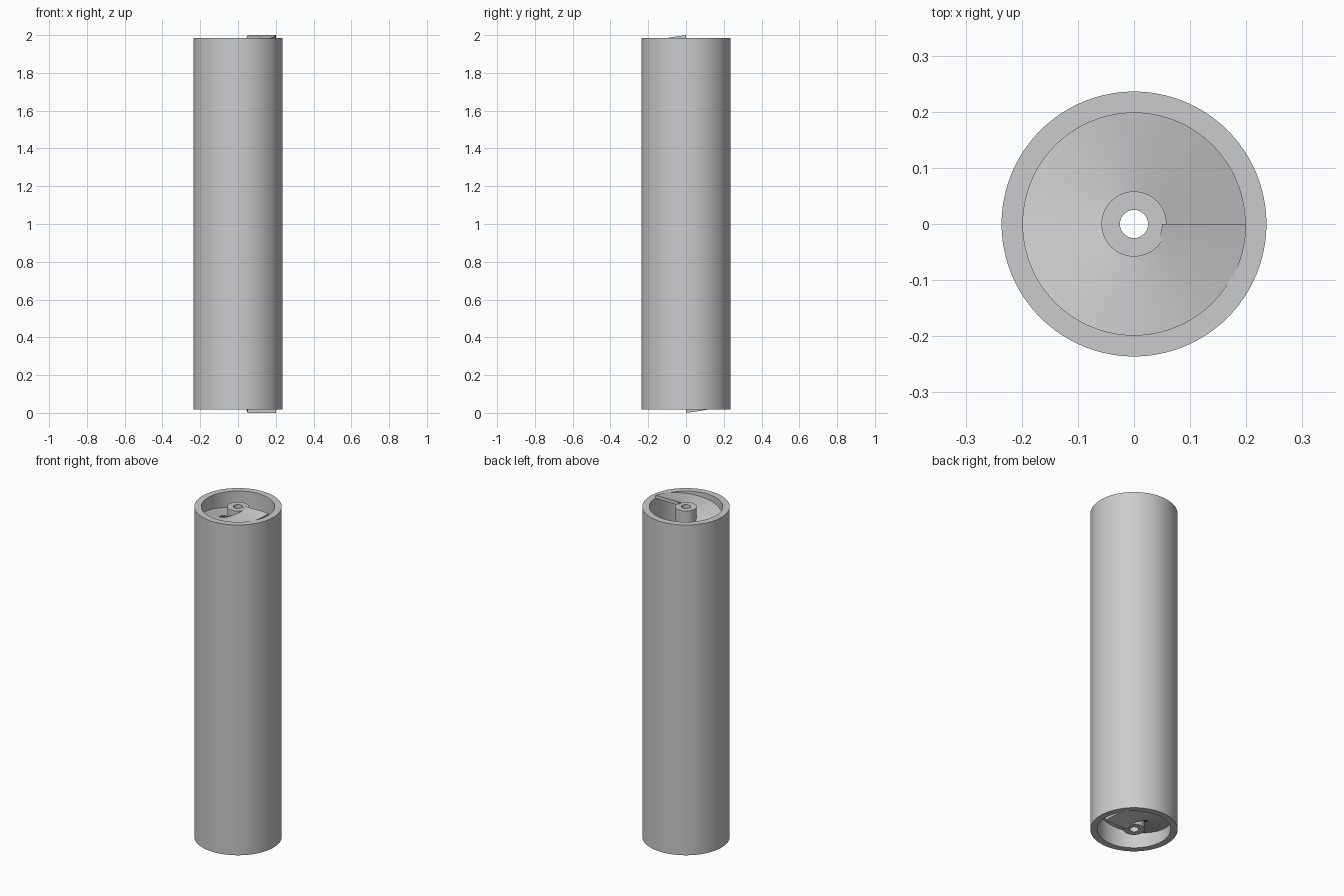
import bpy
import bmesh
from math import cos, sin, tau

if "Cube" in bpy.data.objects:
    bpy.data.objects.remove(bpy.data.objects["Cube"])

TUBE_BOTTOM, TUBE_TOP = 0.018, 1.986
TURNS, THICK = 11, 0.02
PITCH = (2 - THICK) / TURNS

grey = bpy.data.materials.new("plain grey")
grey.use_nodes = True
grey.diffuse_color = (0.6, 0.6, 0.6, 1)
grey.node_tree.nodes["Principled BSDF"].inputs["Base Color"].default_value = grey.diffuse_color


def sweep(name, section, steps, per_turn, rise, closed):
    """Sweep a closed (radius, z) section round the z axis, climbing by rise per turn."""
    bm = bmesh.new()
    rings = []
    for i in range(steps if closed else steps + 1):
        turn = i / per_turn
        a = tau * turn
        rings.append([bm.verts.new((r * cos(a), r * sin(a), z + rise * turn))
                      for r, z in section])
    n = len(section)
    for i in range(steps):
        a, b = rings[i], rings[(i + 1) % len(rings)]
        for j in range(n):
            k = (j + 1) % n
            bm.faces.new((a[j], b[j], b[k], a[k]))
    if not closed:
        bm.faces.new(rings[0])
        bm.faces.new(rings[-1])
    bmesh.ops.recalc_face_normals(bm, faces=bm.faces)
    mesh = bpy.data.meshes.new(name)
    bm.to_mesh(mesh)
    bm.free()
    mesh.materials.append(grey)
    ob = bpy.data.objects.new(name, mesh)
    bpy.context.collection.objects.link(ob)
    bpy.ops.object.select_all(action="DESELECT")
    ob.select_set(True)
    bpy.context.view_layer.objects.active = ob
    bpy.ops.object.shade_smooth_by_angle(angle=0.6)
    return ob


def box_section(inner, outer, low, high):
    return [(inner, low), (outer, low), (outer, high), (inner, high)]


# Outer casing and hollow centre shaft
sweep("outer_tube", box_section(0.198, 0.236, TUBE_BOTTOM, TUBE_TOP), 128, 128, 0, True)
sweep("centre_shaft", box_section(0.025, 0.058, TUBE_BOTTOM, TUBE_TOP), 96, 96, 0, True)

# Right-handed screw blade, overlapping the shaft and casing slightly
sweep("screw_blade", box_section(0.05, 0.2, 0, THICK), TURNS * 72, 72, PITCH, False)
